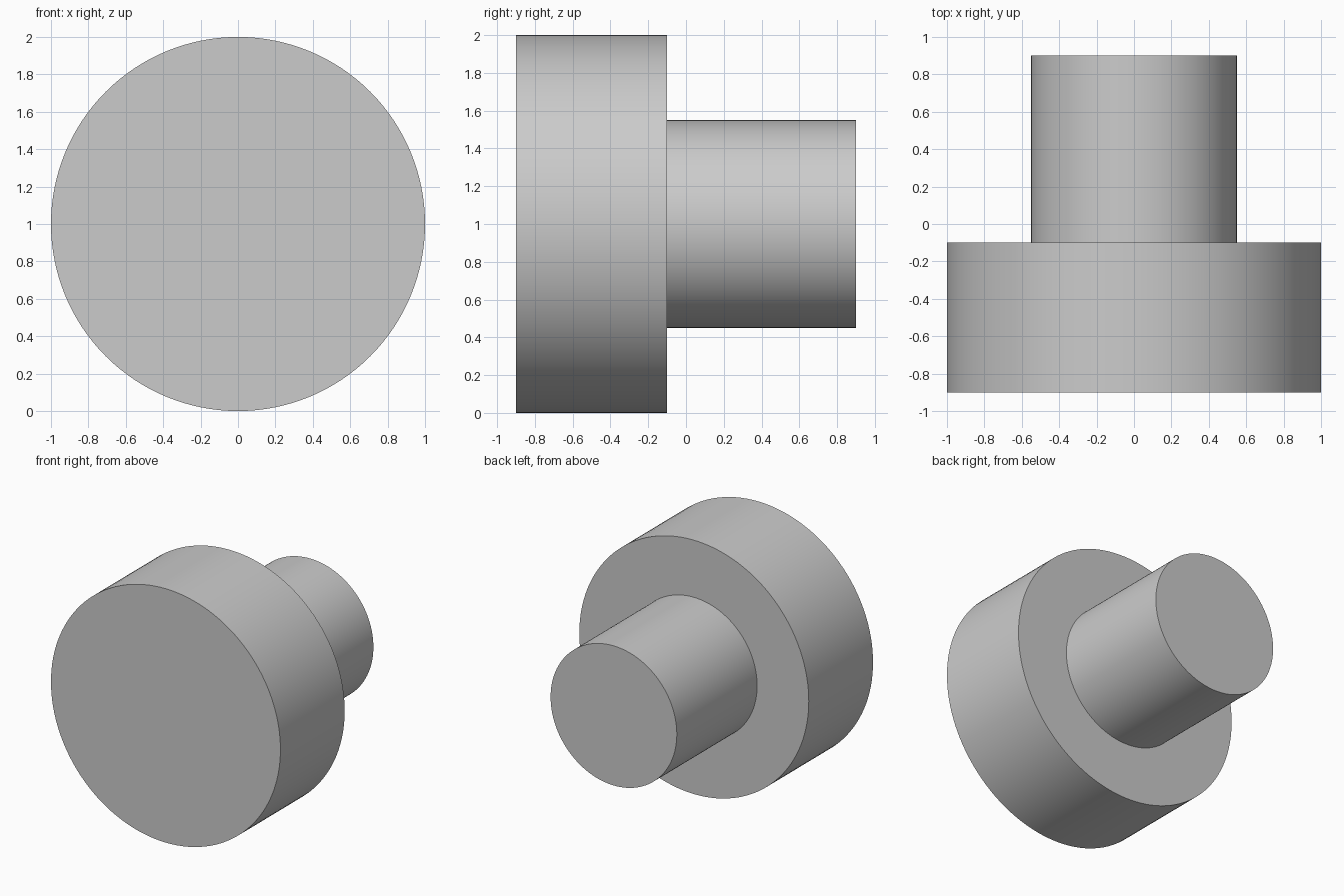
import bpy
import bmesh
from math import cos, sin, tau, radians

cube = bpy.data.objects.get("Cube")
if cube:
    bpy.data.objects.remove(cube, do_unlink=True)

SEGMENTS = 128
AXIS_HEIGHT = 1.0

# Plain grey finish
grey = bpy.data.materials.new("plain_grey")
grey.use_nodes = True
colour = (0.6, 0.6, 0.6, 1)
grey.diffuse_color = colour
grey.node_tree.nodes["Principled BSDF"].inputs["Base Color"].default_value = colour


def turned_part(name, profile):
    """Closed solid turned about the y axis from (radius, y) steps."""
    bm = bmesh.new()
    rings = []
    for radius, y in profile:
        angles = [tau * i / SEGMENTS for i in range(SEGMENTS)]
        rings.append([bm.verts.new((radius * cos(a), y, AXIS_HEIGHT + radius * sin(a)))
                      for a in angles])
    for near, far in zip(rings, rings[1:]):
        for i in range(SEGMENTS):
            j = (i + 1) % SEGMENTS
            bm.faces.new((near[i], near[j], far[j], far[i]))
    bm.faces.new(rings[0])
    bm.faces.new(rings[-1])
    bmesh.ops.recalc_face_normals(bm, faces=bm.faces)
    mesh = bpy.data.meshes.new(name)
    bm.to_mesh(mesh)
    bm.free()
    mesh.materials.append(grey)
    obj = bpy.data.objects.new(name, mesh)
    bpy.context.collection.objects.link(obj)
    bpy.ops.object.select_all(action='DESELECT')
    obj.select_set(True)
    bpy.context.view_layer.objects.active = obj
    bpy.ops.object.shade_smooth_by_angle(angle=radians(30))
    return obj


# Wide head at the front, stepping down to a narrow shank at the back
turned_part("stepped_pin", [(1.0, -0.9), (1.0, -0.1), (0.55, -0.1), (0.55, 0.9)])
